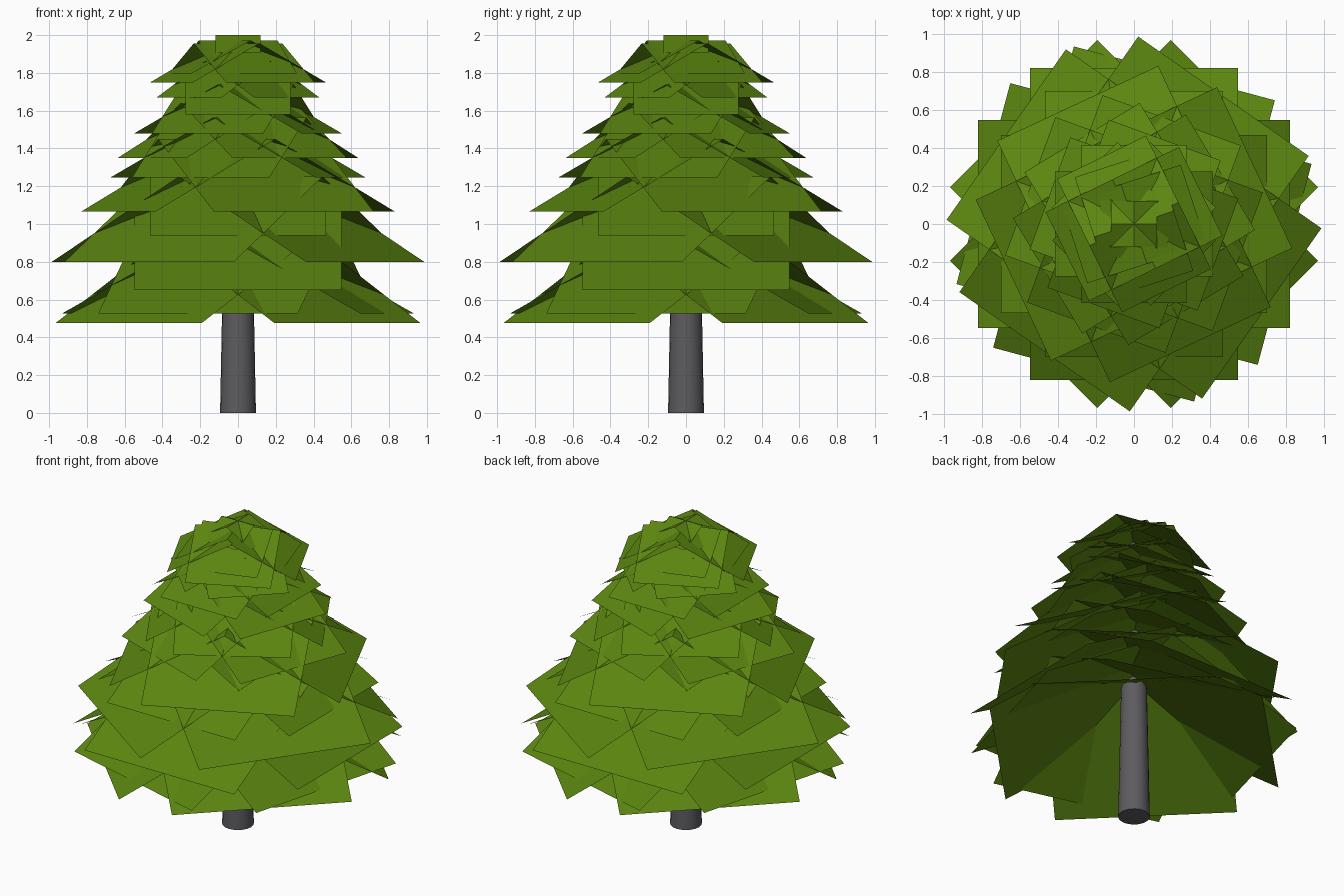
import bpy, math
from mathutils import Matrix, Vector

if "Cube" in bpy.data.objects:
    bpy.data.objects.remove(bpy.data.objects["Cube"])


def material(name, rgb):
    m = bpy.data.materials.new(name)
    m.diffuse_color = (*rgb, 1)
    m.use_nodes = True
    m.node_tree.nodes["Principled BSDF"].inputs["Base Color"].default_value = m.diffuse_color
    return m


green = material("leaf green", (0.105, 0.235, 0.005))
grey = material("trunk grey", (0.11, 0.105, 0.115))

# Trunk: slightly tapered column
bpy.ops.mesh.primitive_cone_add(vertices=20, radius1=0.095, radius2=0.057,
                                depth=1.94, location=(0, 0, 0.97))
trunk = bpy.context.object
trunk.name = "trunk"
trunk.data.materials.append(grey)
bpy.ops.object.shade_smooth_by_angle()

# Branch tiers: (height of lower edge, reach from the trunk, turn in degrees)
tiers = [
    (0.475, 0.82, 45), (0.525, 0.82, 75), (0.65, 0.82, 0), (0.80, 0.82, 55),
    (0.94, 0.70, 0), (1.065, 0.70, 25), (1.245, 0.58, 70), (1.35, 0.53, 31),
    (1.48, 0.47, 70), (1.58, 0.415, 0), (1.67, 0.365, 45), (1.75, 0.39, 26),
    (1.797, 0.33, 18), (1.905, 0.18, 0),
]


def branch_tier(number, low, reach, turn):
    """Four sloping rectangles that cross each other around the trunk."""
    half = reach * 0.667
    slope = 0.55 if low < 1.5 else 0.53
    high = low + reach * slope
    card = [(0, -half, high), (reach, -half, low), (reach, half, low), (0, half, high)]
    verts, faces = [], []
    for k in range(4):
        rot = Matrix.Rotation(math.radians(turn + 90 * k), 3, "Z")
        faces.append([len(verts) + i for i in range(4)])
        verts += [rot @ Vector(p) for p in card]
    mesh = bpy.data.meshes.new(f"branch_tier_{number}")
    mesh.from_pydata(verts, [], faces)
    mesh.materials.append(green)
    bpy.context.collection.objects.link(bpy.data.objects.new(mesh.name, mesh))


for n, tier in enumerate(tiers, 1):
    branch_tier(n, *tier)
